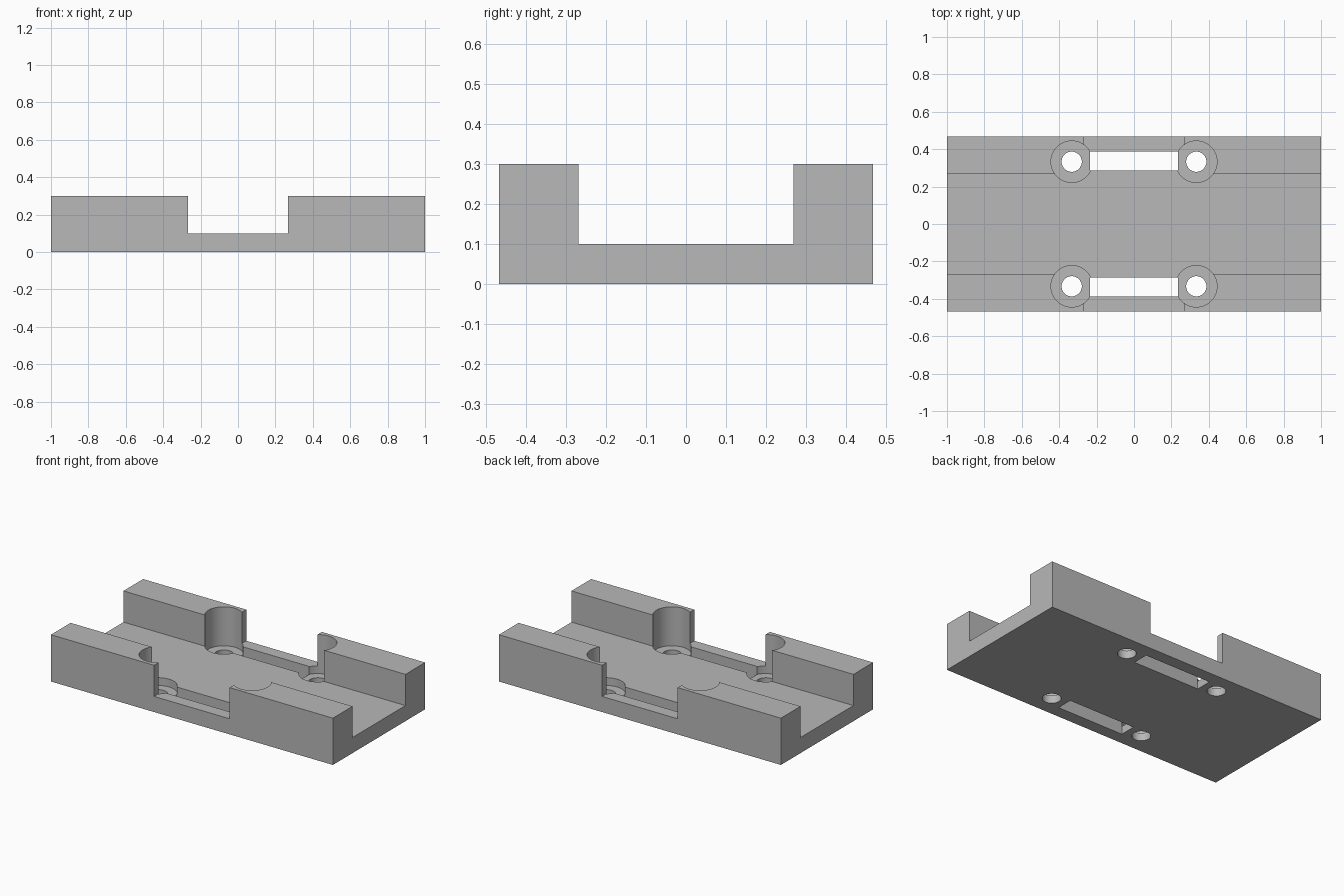
import bpy
import bmesh

default = bpy.data.objects.get("Cube")
if default:
    bpy.data.objects.remove(default, do_unlink=True)

# Main dimensions
HALF_X, HALF_Y, HEIGHT = 1.0, 0.467, 0.3
FLOOR, POCKET = 0.1, 0.05          # channel floor and counterbore floor
GAP = 0.268                        # half width of channel and side openings
HOLE = 0.333                       # hole centre offset in x and y
TOP, BELOW = 0.5, -0.1             # overshoot of the cutters

grey = bpy.data.materials.new("plain_grey")
grey.use_nodes = True
colour = (0.48, 0.48, 0.48, 1)
grey.diffuse_color = colour
grey.node_tree.nodes["Principled BSDF"].inputs["Base Color"].default_value = colour


def prism(name, outline, low, high):
    """Extrude a flat outline from low to high."""
    bm = bmesh.new()
    face = bm.faces.new([bm.verts.new((x, y, low)) for x, y in outline])
    top = bmesh.ops.extrude_face_region(bm, geom=[face])["geom"]
    verts = [v for v in top if isinstance(v, bmesh.types.BMVert)]
    bmesh.ops.translate(bm, vec=(0, 0, high - low), verts=verts)
    bmesh.ops.recalc_face_normals(bm, faces=bm.faces)
    mesh = bpy.data.meshes.new(name)
    bm.to_mesh(mesh)
    bm.free()
    obj = bpy.data.objects.new(name, mesh)
    bpy.context.collection.objects.link(obj)
    mesh.materials.append(grey)
    return obj


def rect(x0, x1, y0, y1):
    return [(x0, y0), (x1, y0), (x1, y1), (x0, y1)]


def cylinder(name, x, y, radius, low, high):
    bpy.ops.mesh.primitive_cylinder_add(
        vertices=64, radius=radius, depth=high - low,
        location=(x, y, (low + high) / 2))
    obj = bpy.context.object
    obj.name = name
    obj.data.materials.append(grey)
    return obj


def cut(target, cutter):
    """Subtract the cutter, then discard it."""
    cutter.hide_render = True
    mod = target.modifiers.new("cut", "BOOLEAN")
    mod.operation = "DIFFERENCE"
    mod.solver = "EXACT"
    mod.object = cutter
    bpy.ops.object.select_all(action="DESELECT")
    target.select_set(True)
    bpy.context.view_layer.objects.active = target
    bpy.ops.object.modifier_apply(modifier=mod.name)
    bpy.data.objects.remove(cutter, do_unlink=True)


# Solid block
plate = prism("mounting_plate", rect(-HALF_X, HALF_X, -HALF_Y, HALF_Y), 0, HEIGHT)

# Cross-shaped clearance: long channel plus the openings in both side walls
far = HALF_X + 0.2
cross = [(far, GAP), (GAP, GAP), (GAP, far), (-GAP, far),
         (-GAP, GAP), (-far, GAP)]
cross += [(-x, -y) for x, y in cross]
cut(plate, prism("channel_cutter", cross, FLOOR, TOP))

# Counterbores, screw holes and strap slots
for side in (-1, 1):
    for end in (-1, 1):
        x, y = end * HOLE, side * HOLE
        cut(plate, cylinder("counterbore_cutter", x, y, 0.111, POCKET, TOP))
        cut(plate, cylinder("hole_cutter", x, y, 0.054, BELOW, TOP))
    y0, y1 = sorted((side * 0.285, side * 0.388))
    cut(plate, prism("slot_cutter", rect(-0.235, 0.235, y0, y1), BELOW, TOP))

# Round bores smooth, all other edges crisp
bpy.ops.object.select_all(action="DESELECT")
plate.select_set(True)
bpy.context.view_layer.objects.active = plate
bpy.ops.object.shade_smooth_by_angle(angle=0.5)
